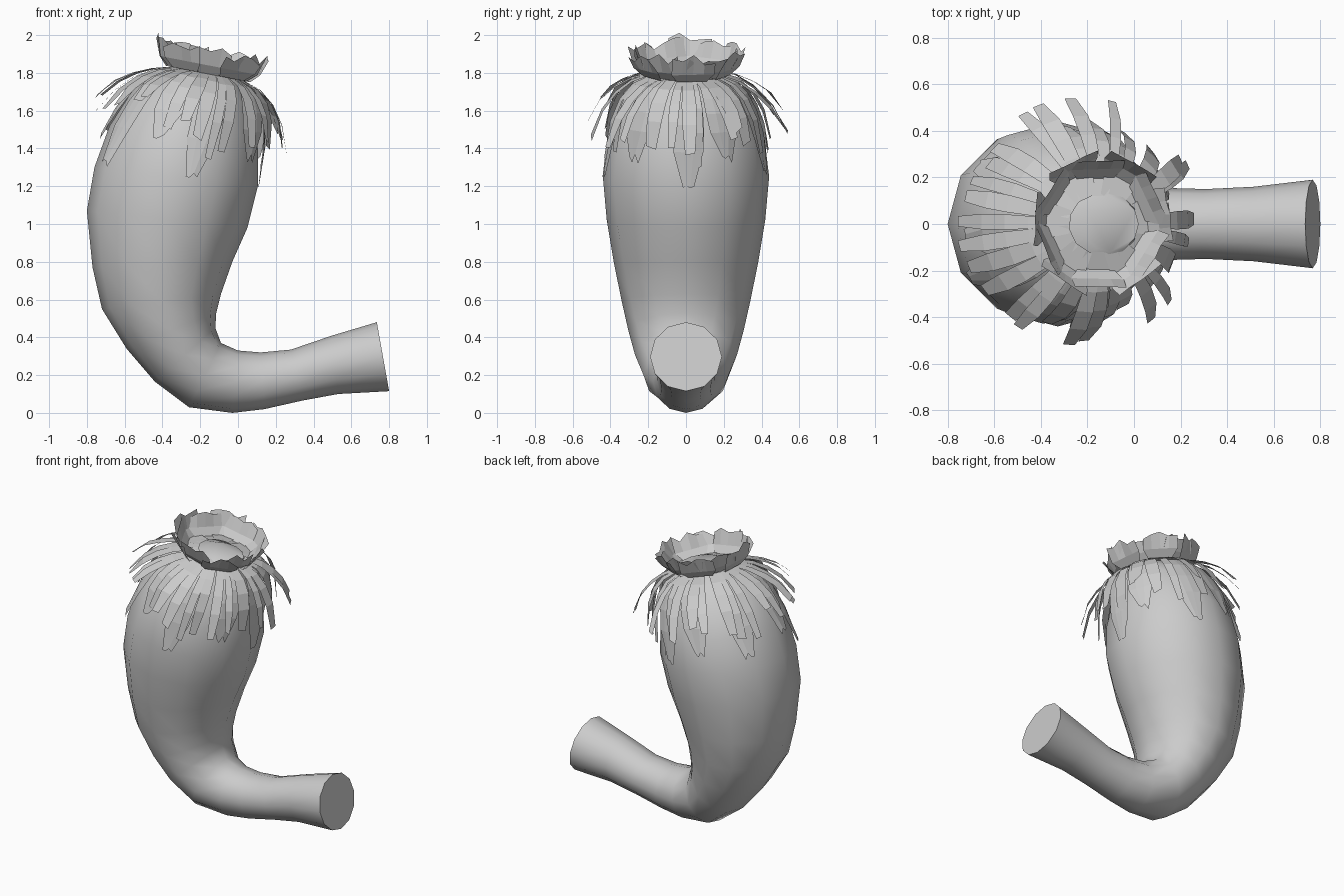
import bpy, bmesh, math, random
from mathutils import Vector, Matrix

random.seed(5)
cube = bpy.data.objects.get("Cube")
if cube:
    bpy.data.objects.remove(cube, do_unlink=True)

GREY = (0.6, 0.6, 0.6, 1)
grey = bpy.data.materials.new("plain_grey")
grey.use_nodes = True
grey.diffuse_color = GREY
grey.node_tree.nodes["Principled BSDF"].inputs["Base Color"].default_value = GREY


def finish(bm, name, smooth=False):
    mesh = bpy.data.meshes.new(name)
    bm.to_mesh(mesh)
    bm.free()
    mesh.materials.append(grey)
    obj = bpy.data.objects.new(name, mesh)
    bpy.context.collection.objects.link(obj)
    if smooth:
        bpy.ops.object.select_all(action='DESELECT')
        obj.select_set(True)
        bpy.context.view_layer.objects.active = obj
        bpy.ops.object.shade_smooth_by_angle(angle=math.radians(50))


# Curved pod: each ring is outer x, z, inner x, z, and half width in y
RINGS = [
    (.80, .115, .735, .48, .19), (.53, .10, .50, .41, .16),
    (.34, .065, .28, .335, .15), (.14, .02, .12, .32, .155),
    (-.03, 0, 0, .33, .175), (-.26, .03, -.09, .37, .225),
    (-.44, .165, -.12, .45, .27), (-.59, .34, -.115, .53, .305),
    (-.72, .55, -.09, .63, .34), (-.77, .77, -.03, .80, .38),
    (-.80, 1.07, .05, .98, .42), (-.76, 1.30, .105, 1.20, .44),
    (-.68, 1.52, .105, 1.40, .415), (-.55, 1.72, .07, 1.62, .32),
    (-.40, 1.80, .02, 1.73, .20), (-.22, 1.835, .02, 1.78, .12),
]
SIDES = 12
bm = bmesh.new()
loops = []
for ox, oz, ix, iz, width in RINGS:
    outer, inner = Vector((ox, 0, oz)), Vector((ix, 0, iz))
    mid, arm = (outer + inner) / 2, (outer - inner) / 2
    loop = []
    for k in range(SIDES):
        a = math.tau * k / SIDES
        loop.append(bm.verts.new(mid + arm * math.cos(a) + Vector((0, width * math.sin(a), 0))))
    loops.append(loop)
for lower, upper in zip(loops, loops[1:]):
    for k in range(SIDES):
        n = (k + 1) % SIDES
        bm.faces.new((lower[k], lower[n], upper[n], upper[k]))
bm.faces.new(loops[0])
bm.faces.new(loops[-1])
bmesh.ops.recalc_face_normals(bm, faces=bm.faces)
finish(bm, "pod_and_stem", smooth=True)

# Tilted frame at the top of the pod for all petals
FRAME = Matrix.Translation((-.165, 0, 1.77)) @ Matrix.Rotation(math.radians(11), 4, 'Y')


def petal(bm, angle, path, columns, jag, wrap=True):
    """Sheet, wrapped or flat; path rows are radius, height, half width."""
    rows = []
    for i, (r, h, half) in enumerate(path):
        row = []
        for c in range(columns):
            side = (2 * c / (columns - 1) - 1) * half
            lift = random.uniform(-jag, 0) if i == len(path) - 1 else 0
            p = Vector((r, 0, h + lift)) if wrap else Vector((r, side, h + lift))
            p = Matrix.Rotation(angle + side / r if wrap else angle, 3, 'Z') @ p
            p.x += .13 * min(h, 0)
            row.append(bm.verts.new(FRAME @ p))
        rows.append(row)
    for low, high in zip(rows, rows[1:]):
        for c in range(columns - 1):
            bm.faces.new((low[c], low[c + 1], high[c + 1], high[c]))


def droop(start, control, tip, widths):
    """Bent path from the neck outwards and down."""
    path = []
    for i, w in enumerate(widths):
        t = i / (len(widths) - 1)
        r, h = [(1 - t) ** 2 * s + 2 * t * (1 - t) * c + t * t * e
                for s, c, e in zip(start, control, tip)]
        path.append((r, h, w))
    return path


# Broad drooping petals lying close to the pod
bm = bmesh.new()
COUNT = 10
for k in range(COUNT):
    angle = math.tau * (k + random.uniform(-.2, .2)) / COUNT
    tip = (.445, -random.uniform(.43, .53) + .13 * (k % 2))
    petal(bm, angle, droop((.2, .02), (.385, -.01), tip, (.05, .06, .075, .085, .08, .03)), 4, .05)
finish(bm, "broad_petals")

# Narrow strips flaring away from the pod
bm = bmesh.new()
COUNT = 30
for k in range(COUNT):
    angle = math.tau * (k + random.uniform(-.4, .4)) / COUNT
    flare = random.random()
    tip = (.42 + .13 * flare, -.37 + .16 * flare + random.uniform(-.06, .1))
    w = random.uniform(.02, .036)
    petal(bm, angle, droop((.2, .025), (.40, -.01), tip, (w * .8, w, w * 1.2, w * 1.2, w * .8)), 2, .04)
finish(bm, "narrow_strips")

# Ragged bowl-shaped crown of flat petals, in two overlapping layers
bm = bmesh.new()
COUNT = 6
for inset, shift in ((0, 0), (.025, .5)):
    for k in range(COUNT):
        angle = math.tau * (k + shift + random.uniform(-.15, .15)) / COUNT
        top = random.uniform(.16, .19)
        path = [(.12, .045, .05), (.22 - inset, .025, .08),
                (.26 - inset, .07, .115), (.295 - inset, top, .115)]
        petal(bm, angle, path, 5, .06, wrap=False)
finish(bm, "crown")
